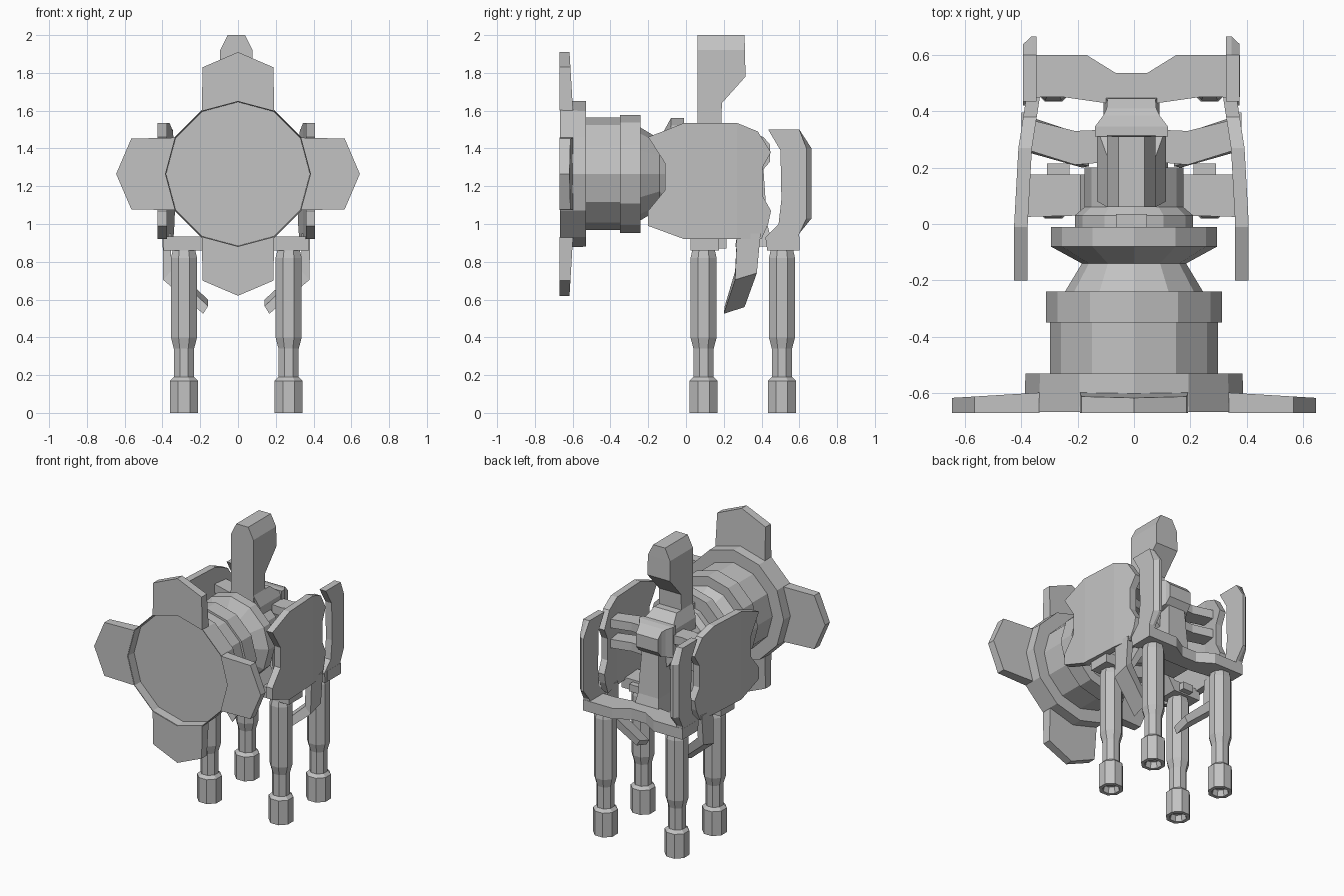
import bpy, bmesh, math

if "Cube" in bpy.data.objects:
    bpy.data.objects.remove(bpy.data.objects["Cube"])

GREY = (0.54, 0.54, 0.54, 1)
grey = bpy.data.materials.new("plain grey")
grey.use_nodes = True
grey.diffuse_color = GREY
grey.node_tree.nodes["Principled BSDF"].inputs["Base Color"].default_value = GREY

AXIS_Z = 1.265   # height of the dish axis
OFF = -0.009     # body sits slightly off the dish axis


def finish(name, bm, loc=(0, 0, 0)):
    bmesh.ops.recalc_face_normals(bm, faces=bm.faces)
    mesh = bpy.data.meshes.new(name)
    bm.to_mesh(mesh)
    bm.free()
    mesh.materials.append(grey)
    ob = bpy.data.objects.new(name, mesh)
    ob.location = loc
    bpy.context.collection.objects.link(ob)
    return ob


def loft(name, rings, loc=(OFF, 0, 0)):
    """Skin a list of equal-length point rings and cap both ends."""
    bm = bmesh.new()
    rows = [[bm.verts.new(p) for p in ring] for ring in rings]
    n = len(rows[0])
    for a, b in zip(rows, rows[1:]):
        for i in range(n):
            j = (i + 1) % n
            bm.faces.new((a[i], a[j], b[j], b[i]))
    bm.faces.new(rows[0])
    bm.faces.new(rows[-1])
    return finish(name, bm, loc)


def lathe(name, profile, sides, axis, loc, turn=0.0):
    """Spin (radius, position) pairs about the y or z axis."""
    rings = []
    for r, t in profile:
        ring = []
        for k in range(sides):
            a = math.tau * k / sides + turn
            c, s = r * math.cos(a), r * math.sin(a)
            ring.append((c, t, s) if axis == "y" else (c, s, t))
        rings.append(ring)
    return loft(name, rings, loc)


def tower(name, levels):
    """Upright block from (half width, y front, y back, height) levels."""
    loft(name, [[(-w, a, z), (w, a, z), (w, b, z), (-w, b, z)] for w, a, b, z in levels])


def beam(name, s, sections):
    """Strut running sideways; each section is (x, y range, z range), mirrored by s."""
    loft(name, [[(s * x, a, lo), (s * x, b, lo), (s * x, b, hi), (s * x, a, hi)]
                for x, (a, b), (lo, hi) in sections])


# Dish with recessed face, stepped barrel, waist, flange and rear core
lathe("dish_and_barrel", [
    (0.381, -0.605), (0.384, -0.667), (0.389, -0.667), (0.385, -0.53),
    (0.298, -0.53), (0.298, -0.35), (0.313, -0.35), (0.313, -0.24),
    (0.245, -0.24), (0.185, -0.14), (0.295, -0.08), (0.295, -0.01),
    (0.21, -0.01), (0.21, 0.03), (0.175, 0.06), (0.175, 0.2),
    (0.12, 0.2), (0.12, 0.33)], 12, "y", (0, 0, AXIS_Z))

# Four pointed petals around the dish rim, thinner towards the tip
for k, name in enumerate(("left", "top", "right", "bottom")):
    a = k * math.pi / 2
    outline = [(0.335, -0.192), (0.565, -0.187), (0.645, 0), (0.565, 0.187),
               (0.335, 0.192), (0.387, 0)]
    rings = [[], []]
    for u, v in outline:
        x, z = u * math.cos(a) - v * math.sin(a), u * math.sin(a) + v * math.cos(a)
        rings[0].append((x, -0.67, z))
        rings[1].append((x, -0.598 - 0.06 * (u - 0.333), z))
    loft("petal_" + name, rings, (0, 0, AXIS_Z))

# Head with a steep chamfer, its neck, and a flared collar
tower("head", [(0.086, 0.06, 0.185, 1.45), (0.086, 0.06, 0.19, 1.64),
               (0.086, 0.06, 0.315, 1.78), (0.086, 0.06, 0.312, 1.92),
               (0.046, 0.06, 0.31, 2.0)])
tower("neck_collar", [(0.122, 0.08, 0.34, 1.3), (0.122, 0.08, 0.34, 1.45),
                      (0.086, 0.06, 0.24, 1.53)])

# Small lug on top behind the flange
tower("top_lug", [(0.055, -0.01, 0.035, 1.4), (0.055, -0.01, 0.035, 1.5)])

# Rear housing, tapering backwards, and the column below it
loft("rear_housing", [
    [(-w, y, lo), (w, y, lo), (w, y, hi), (-w, y, hi)] for w, y, lo, hi in (
        (0.13, 0.31, 1.27, 1.48), (0.13, 0.345, 1.27, 1.48), (0.1, 0.385, 1.28, 1.47),
        (0.088, 0.41, 1.29, 1.46), (0.085, 0.445, 1.33, 1.42))])
tower("rear_column", [(0.1, 0.26, 0.46, 0.88), (0.08, 0.28, 0.43, 1.0),
                      (0.065, 0.3, 0.41, 1.29)])

# Bar that carries the rear legs, dipping forward in the middle
bar_outline = [(-0.385, 0.6), (-0.16, 0.6), (-0.055, 0.535), (0.055, 0.535),
               (0.16, 0.6), (0.385, 0.6), (0.385, 0.45), (0.24, 0.45),
               (0.1, 0.43), (-0.1, 0.43), (-0.24, 0.45), (-0.385, 0.45)]
loft("rear_leg_bar", [[(x, y, z) for x, y in bar_outline] for z in (0.86, 0.935)])

plate_outline = [(-0.2, 1.46), (-0.01, 1.535), (0.27, 1.535), (0.38, 1.49), (0.45, 1.38),
                 (0.405, 1.3), (0.405, 1.15), (0.45, 1.07), (0.435, 1.0), (0.4, 0.92),
                 (0.27, 0.92), (-0.01, 0.92), (-0.2, 0.99), (-0.2, 1.07),
                 (-0.11, 1.18), (-0.11, 1.32)]
upright_outline = [(0.435, 1.5), (0.6, 1.5), (0.665, 1.4), (0.665, 1.03), (0.6, 0.95),
                   (0.59, 0.86), (0.43, 0.86), (0.42, 0.93), (0.49, 1.0),
                   (0.505, 1.13), (0.5, 1.39)]
leg_profile = [(0.045, 0.04), (0.055, 0.0), (0.08, 0.0), (0.08, 0.17), (0.058, 0.19),
               (0.058, 0.34), (0.075, 0.4), (0.075, 0.82), (0.062, 0.87)]

for s, tag in ((1, "left"), (-1, "right")):
    # Curved side plate, leaning in towards the back
    plate = loft("side_plate_" + tag, [[(x, y, z) for y, z in plate_outline]
                                       for x in (0.368, 0.416)])
    bm = bmesh.new()
    bm.from_mesh(plate.data)
    bmesh.ops.triangulate(bm, faces=bm.faces)
    for cut in (0.0, 0.27):
        bmesh.ops.bisect_plane(bm, geom=bm.verts[:] + bm.edges[:] + bm.faces[:],
                               plane_co=(0, cut, 0), plane_no=(0, 1, 0))
    for v in bm.verts:
        y = v.co.y
        v.co.x -= 0.015 * min(max(y / 0.27, 0), 1) + 0.028 * max((y - 0.27) / 0.18, 0)
        v.co.x *= s
    bmesh.ops.recalc_face_normals(bm, faces=bm.faces)
    bm.to_mesh(plate.data)
    bm.free()

    # Hooked strut hanging below the plate
    loft("hook_strut_" + tag, [
        [(s * x, y, z) for x, y, z in ring] for ring in (
            [(0.345, 0.27, 0.95), (0.39, 0.27, 0.95), (0.39, 0.395, 0.95), (0.345, 0.395, 0.95)],
            [(0.345, 0.26, 0.75), (0.388, 0.26, 0.705), (0.388, 0.375, 0.74), (0.345, 0.375, 0.78)],
            [(0.15, 0.205, 0.565), (0.175, 0.2, 0.525), (0.175, 0.31, 0.56), (0.15, 0.31, 0.6)])])

    # Rear upright, its outer back edge chamfered
    loft("rear_upright_" + tag, [
        [(s * x, min(y, back), z) for y, z in upright_outline]
        for x, back in ((0.336, 0.665), (0.355, 0.665), (0.384, 0.638))])

    # Front leg bracket, rising to the core, with a small lug behind
    beam("front_leg_bracket_" + tag, s, [
        (0.385, (0.025, 0.175), (0.86, 0.935)), (0.18, (0.03, 0.175), (0.86, 0.935)),
        (0.06, (0.06, 0.175), (1.06, 1.16))])
    beam("bracket_lug_" + tag, s, [
        (0.3, (0.16, 0.215), (0.87, 0.92)), (0.22, (0.16, 0.215), (0.87, 0.92))])

    # Forked arms joining the core to the side plate
    for level, z in (("upper", 1.39), ("lower", 1.25)):
        beam("%s_arm_%s" % (level, tag), s, [
            (0.08, (0.22, 0.335), (z - 0.03, z + 0.03)),
            (0.2, (0.21, 0.33), (z - 0.03, z + 0.03)),
            (0.36, (0.26, 0.37), (z - 0.03, z + 0.03))])

    # Octagonal legs with hollow feet
    for y, place in ((0.093, "front"), (0.508, "rear")):
        lathe("%s_leg_%s" % (place, tag), leg_profile, 8, "z",
              (s * 0.277 + OFF, y, 0), math.pi / 8)
